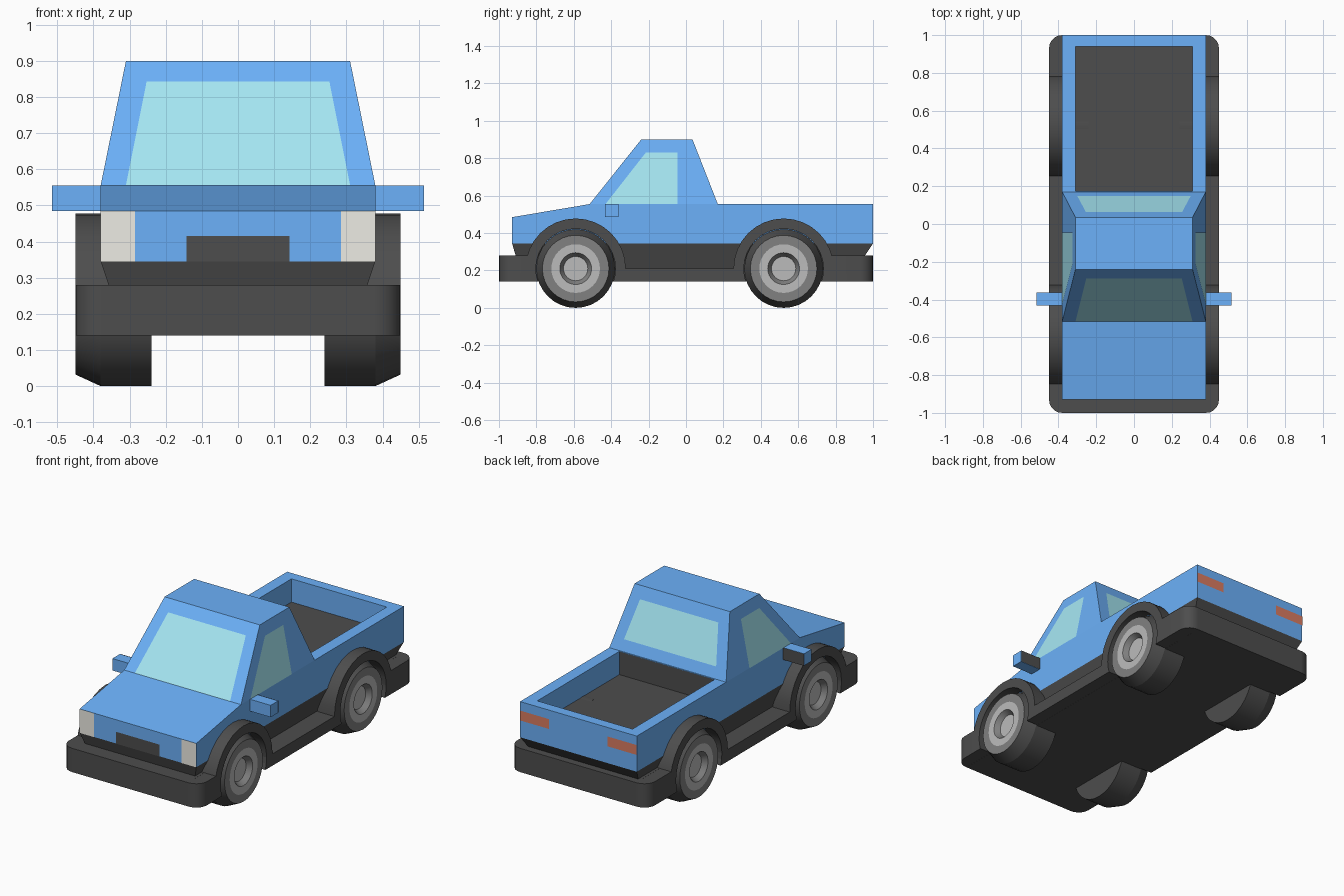
import bpy, bmesh
from math import sin, cos, pi, radians

if "Cube" in bpy.data.objects:
    bpy.data.objects.remove(bpy.data.objects["Cube"])


def mat(name, r, g, b):
    m = bpy.data.materials.new(name)
    m.diffuse_color = (r, g, b, 1)
    m.use_nodes = True
    m.node_tree.nodes["Principled BSDF"].inputs["Base Color"].default_value = m.diffuse_color
    return m


BLUE = mat("blue_paint", .15, .44, .95)
DARK = mat("dark_trim", .075, .075, .075)
GLASS = mat("glass", .38, .80, .90)
LAMP = mat("headlight", .85, .84, .78)
RED = mat("tail_light", .70, .20, .12)
TYRE = mat("tyre_rubber", .075, .075, .075)
RIM = mat("rim", .22, .22, .22)
ALLOY = mat("alloy", .50, .50, .50)


def finish(name, bm, *mats, smooth=None):
    bmesh.ops.recalc_face_normals(bm, faces=bm.faces)
    me = bpy.data.meshes.new(name)
    bm.to_mesh(me)
    bm.free()
    for m in mats:
        me.materials.append(m)
    ob = bpy.data.objects.new(name, me)
    bpy.context.collection.objects.link(ob)
    bpy.context.view_layer.objects.active = ob
    if smooth:
        ob.select_set(True)
        bpy.ops.object.shade_smooth_by_angle(angle=radians(smooth))
        ob.select_set(False)
    return ob


def extrude_profile(name, pts, x0, x1, m, corner=0, smooth=None):
    """Extrude a (y, z) side profile from x0 to x1; optionally round the outer end corner."""
    bm = bmesh.new()
    a, b = [[bm.verts.new((x, y, z)) for y, z in pts] for x in (x0, x1)]
    bm.faces.new(a)
    bm.faces.new(b)
    for i in range(len(pts)):
        bm.faces.new((a[i - 1], a[i], b[i], b[i - 1]))
    bmesh.ops.recalc_face_normals(bm, faces=bm.faces)
    if corner:
        es = [e for e in bm.edges if all(abs(abs(v.co.y) - 1) < .001
              and abs(v.co.x - x1) < .001 for v in e.verts)]
        bmesh.ops.bevel(bm, geom=es, offset=corner, segments=5, profile=.5, affect='EDGES')
    return finish(name, bm, m, smooth=smooth)


def box(name, x, y, z, m):
    return extrude_profile(name, [(y[0], z[0]), (y[1], z[0]), (y[1], z[1]), (y[0], z[1])], *x, m)


def frustum(name, low, high, m):
    """Tapered block; each level is (half width, y front, y back, z)."""
    bm = bmesh.new()
    a, b = [[bm.verts.new(p) for p in ((-w, y0, z), (w, y0, z), (w, y1, z), (-w, y1, z))]
            for w, y0, y1, z in (low, high)]
    bm.faces.new(a)
    bm.faces.new(b)
    for i in range(4):
        bm.faces.new((a[i - 1], a[i], b[i], b[i - 1]))
    return finish(name, bm, m)


def panel(name, pts, m, out):
    """Flat panel facing along 'out', lifted just off the surface."""
    bm = bmesh.new()
    f = bm.faces.new([bm.verts.new(p) for p in pts])
    f.normal_update()
    if f.normal.dot(out) < 0:
        f.normal_flip()
    n = f.normal.copy()
    for v in bm.verts:
        v.co += n * .002
    me = bpy.data.meshes.new(name)
    bm.to_mesh(me)
    bm.free()
    me.materials.append(m)
    bpy.context.collection.objects.link(bpy.data.objects.new(name, me))


def cut(ob, cutter):
    md = ob.modifiers.new("cut", 'BOOLEAN')
    md.object, md.operation, md.solver = cutter, 'DIFFERENCE', 'EXACT'
    bpy.context.view_layer.objects.active = ob
    bpy.ops.object.modifier_apply(modifier=md.name)
    bpy.data.objects.remove(cutter)


def arc(cy, r, d0, d1, n):
    """(y, z) points of an arc round an axle, in degrees."""
    angles = [radians(d0 + (d1 - d0) * i / n) for i in range(n + 1)]
    return [(cy + r * cos(a), .21 + r * sin(a)) for a in angles]


def wheel(name, s, cy):
    """Lathe of (x, radius, material of the band that follows)."""
    prof = [(.24, .21, 0), (.38, .21, 0), (.45, .178, 1), (.45, .13, 2),
            (.449, .085, 1), (.42, .065, 2)]
    bm = bmesh.new()
    n = 32
    rings = [[bm.verts.new((s * x, cy + r * cos(2 * pi * i / n), .21 + r * sin(2 * pi * i / n)))
              for i in range(n)] for x, r, _ in prof]
    bm.faces.new(rings[0])
    bm.faces.new(rings[-1]).material_index = 2
    for k in range(len(prof) - 1):
        for i in range(n):
            f = bm.faces.new((rings[k][i - 1], rings[k][i], rings[k + 1][i], rings[k + 1][i - 1]))
            f.material_index = prof[k][2]
    finish(name, bm, TYRE, RIM, ALLOY, smooth=20)


AXLES = {"front": -.59, "rear": .522}
FRONT, REAR = AXLES.values()
GAP = .213  # wheel opening radius

# chassis core with bumper centres
extrude_profile("chassis", [(-1, .14), (1, .14), (1, .28), (.60, .28), (.60, .21),
                            (-.67, .21), (-.67, .28), (-1, .28)], -.375, .375, DARK)
frustum("underbody", (.335, -.89, .91, .21), (.38, -.93, 1, .345), DARK)

# body with the load bed hollowed out
body = extrude_profile("body", [(-.93, .345), (-.93, .485), (-.515, .555), (1, .555), (1, .345)],
                       -.38, .38, BLUE)
cut(body, box("bed_cutter", (-.31, .31), (.175, .94), (.416, .7), BLUE))
panel("bed_floor", [(-.31, .175, .416), (.31, .175, .416), (.31, .94, .416), (-.31, .94, .416)],
      DARK, (0, 0, 1))
panel("bed_front", [(-.31, .175, .416), (.31, .175, .416), (.31, .175, .553), (-.31, .175, .553)],
      DARK, (0, 1, 0))

# cab and its front and back windows
frustum("cab", (.38, -.515, .17, .555), (.31, -.24, .035, .90), BLUE)
panel("windshield", [(-.31, -.515, .555), (.31, -.515, .555), (.253, -.287, .841),
                     (-.253, -.287, .841)], GLASS, (0, -1, 1))
panel("rear_window", [(-.30, .146, .617), (.30, .146, .617), (.255, .062, .832),
                      (-.255, .062, .832)], GLASS, (0, 1, 1))

# grille
panel("grille", [(-.142, -.93, .345), (.142, -.93, .345), (.142, -.93, .415),
                 (-.142, -.93, .415)], DARK, (0, -1, 0))

for s, side in ((-1, "left"), (1, "right")):
    # side window
    panel(side + "_window", [(s * (.38 - .07 * (z - .555) / .345), y, z) for y, z in
          ((-.43, .555), (-.215, .83), (-.045, .83), (-.045, .555))], GLASS, (s, 0, 0))
    # lights
    panel(side + "_headlight", [(s * x, -.93, z) for x, z in
          ((.285, .345), (.38, .345), (.38, .485), (.285, .485))], LAMP, (0, -1, 0))
    panel(side + "_tail_light", [(s * x, 1, z) for x, z in
          ((.19, .445), (.38, .445), (.38, .503), (.19, .503))], RED, (0, 1, 0))
    # wing mirror
    box(side + "_mirror", (s * .37, s * .515), (-.432, -.362), (.485, .555), BLUE)
    panel(side + "_mirror_glass", [(s * x, -.362, z) for x, z in
          ((.38, .485), (.515, .485), (.515, .555), (.38, .555))], DARK, (0, 1, 0))
    # bumper ends and sill, shaped round the wheels
    flank = (s * .375, s * .45, DARK)
    extrude_profile(side + "_front_bumper_end", [(-1, .28), (-1, .14)]
                    + arc(FRONT, GAP, 199, 161, 4), *flank, corner=.07, smooth=30)
    extrude_profile(side + "_rear_bumper_end", [(1, .28), (1, .14)]
                    + arc(REAR, GAP, -19, 19, 4), *flank, corner=.07, smooth=30)
    extrude_profile(side + "_sill", arc(FRONT, GAP, -19, 0, 2)
                    + arc(REAR, GAP, 180, 199, 2), *flank)
    # wheels and arches
    for end, cy in AXLES.items():
        extrude_profile(f"{end}_{side}_arch", arc(cy, .268, 0, 180, 16)
                        + arc(cy, GAP, 180, 0, 16), s * .34, s * .45, DARK, smooth=30)
        wheel(f"{end}_{side}_wheel", s, cy)
